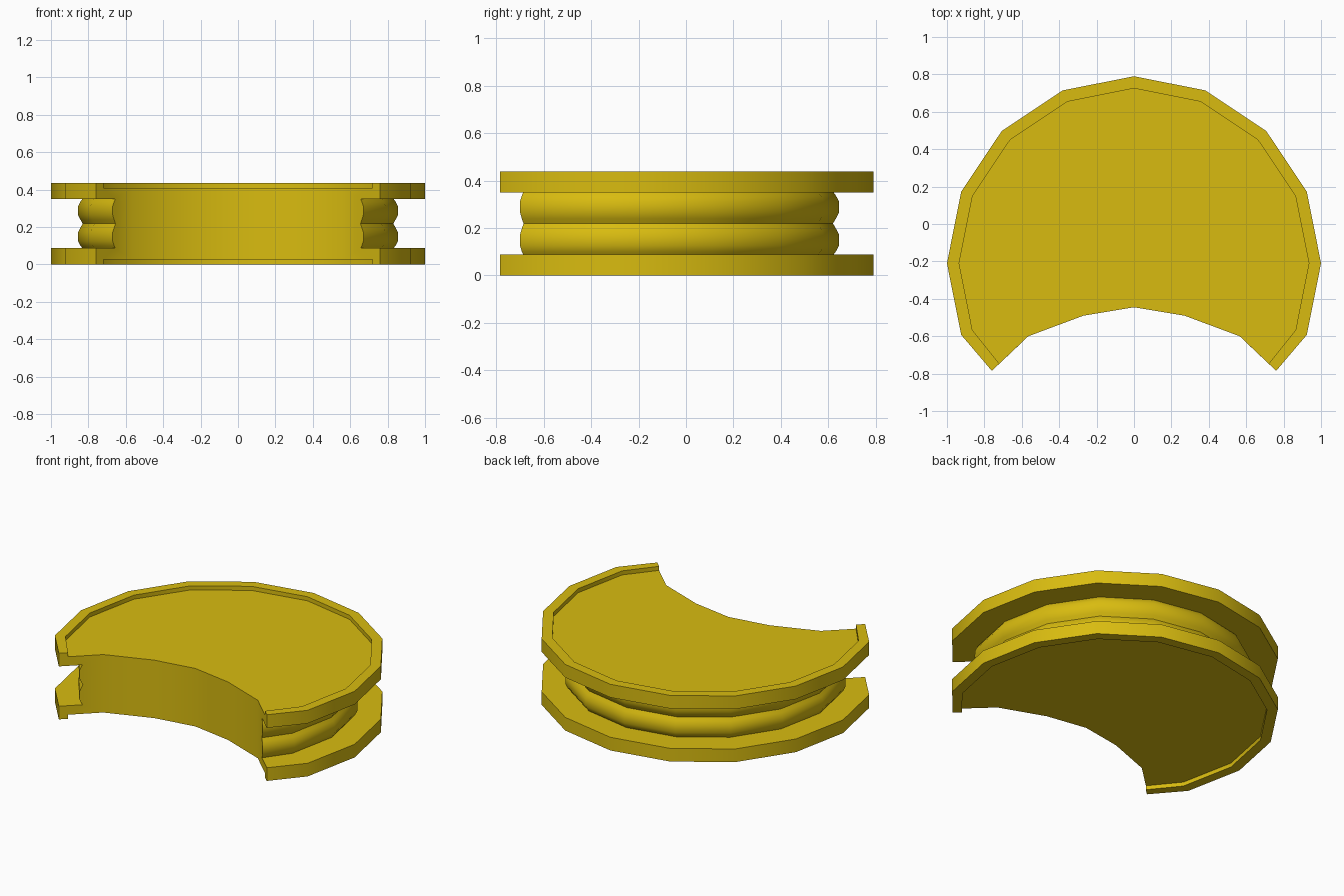
import bpy, bmesh, math

if "Cube" in bpy.data.objects:
    bpy.data.objects.remove(bpy.data.objects["Cube"])

CY = -0.21                      # centre of the disc's 16-sided outline
BITE = [(0.565, -0.60), (0.27, -0.49), (0.0, -0.445), (-0.27, -0.49), (-0.565, -0.60)]


def outline(r):
    """Arc of the disc at radius r, from right horn tip round the back to the left one."""
    tx, ty = 0.76 - 0.62 * (1 - r), -0.785 + 0.586 * (1 - r)
    arc = [(r * math.cos(math.radians(a * 22.5)), CY + r * math.sin(math.radians(a * 22.5)))
           for a in range(-1, 10)]
    return [(tx, ty)] + arc + [(-tx, ty)]


# Side profile (radius, height): recessed lower face, flange, double-bead groove, flange
half = [(0.935, 0.027), (0.935, 0.0), (1.0, 0.0), (1.0, 0.087), (0.832, 0.087),
        (0.842, 0.100), (0.855, 0.125), (0.855, 0.172), (0.842, 0.198)]
H = 0.437
profile = half + [(0.830, H / 2)] + [(r, H - z) for r, z in reversed(half)]

bm = bmesh.new()
rings = [[bm.verts.new((x, y, z)) for x, y in outline(r)] for r, z in profile]
low = [bm.verts.new((x, y, profile[0][1])) for x, y in BITE]
high = [bm.verts.new((x, y, profile[-1][1])) for x, y in BITE]

# Rim, flanges and groove
for a, b in zip(rings, rings[1:]):
    for i in range(len(a) - 1):
        bm.faces.new((a[i], a[i + 1], b[i + 1], b[i]))

# Recessed top and bottom faces
bm.faces.new(rings[0] + low[::-1])
bm.faces.new(rings[-1] + high[::-1])

# Curved bite wall, with horn ends following the groove profile
for i in range(len(BITE) - 1):
    bm.faces.new((low[i], low[i + 1], high[i + 1], high[i]))
bm.faces.new([r[0] for r in rings] + [high[0], low[0]])
bm.faces.new([r[-1] for r in rings] + [high[-1], low[-1]])
bmesh.ops.recalc_face_normals(bm, faces=bm.faces[:])

mesh = bpy.data.meshes.new("grooved_crescent")
bm.to_mesh(mesh)
bm.free()

# Single yellow colour
mat = bpy.data.materials.new("mustard_yellow")
mat.diffuse_color = (0.69, 0.50, 0.005, 1.0)
mat.use_nodes = True
mat.node_tree.nodes["Principled BSDF"].inputs["Base Color"].default_value = mat.diffuse_color
mesh.materials.append(mat)

obj = bpy.data.objects.new("grooved_crescent", mesh)
bpy.context.collection.objects.link(obj)
bpy.context.view_layer.objects.active = obj
obj.select_set(True)
bpy.ops.object.shade_smooth_by_angle(angle=math.radians(42))
